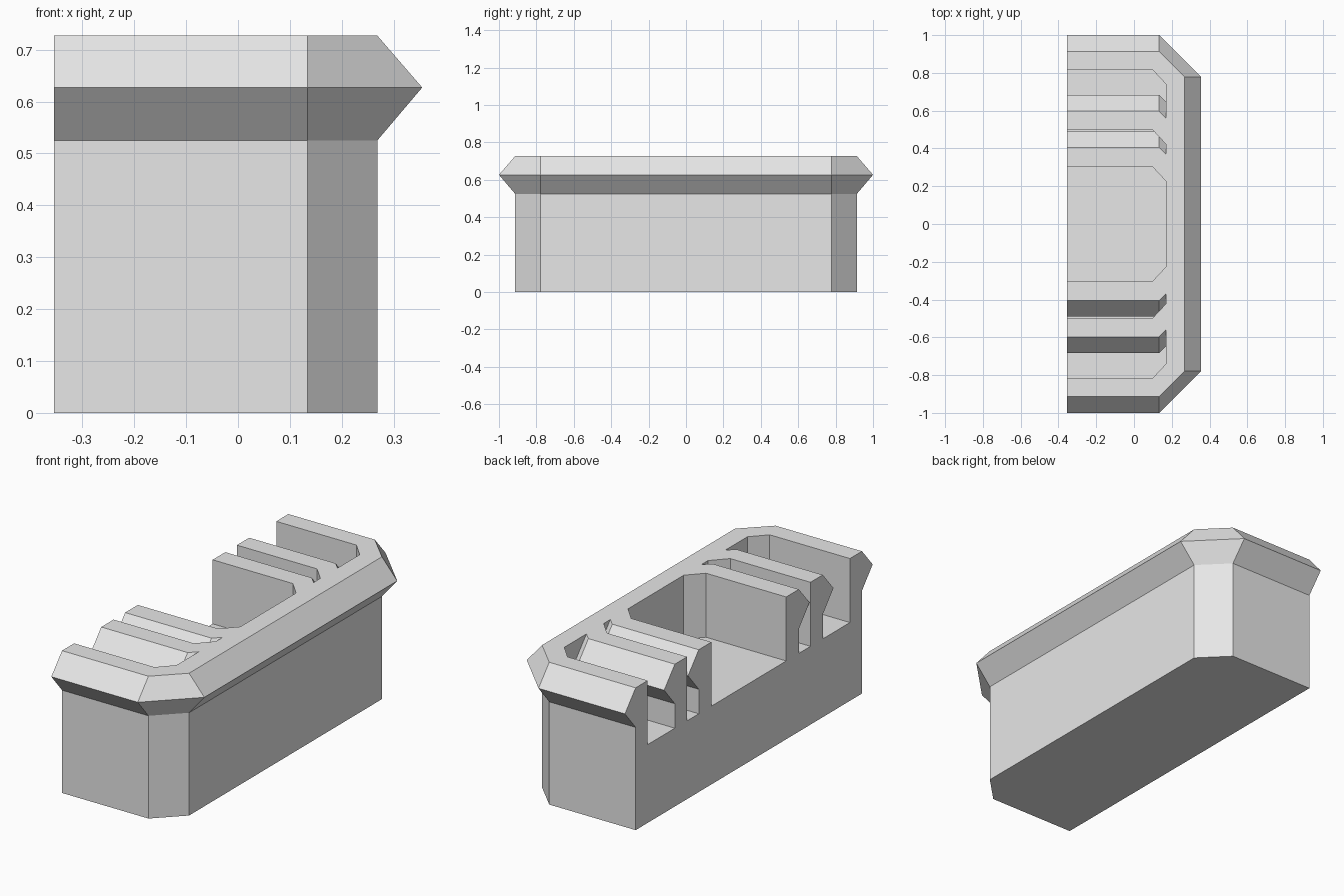
import bpy

cube = bpy.data.objects.get("Cube")
if cube:
    bpy.data.objects.remove(cube, do_unlink=True)

BACK, SIDE = -0.355, 0.2685      # open end and long wall of the body
RIM = 0.0865                     # how far the pointed rim stands out
CORNER = 0.135                   # corner cut of the walls
LOW, MID, TOP = 0.525, 0.627, 0.727
FLOOR = 0.4
WALL = 0.098

grey = bpy.data.materials.new("light grey")
grey.use_nodes = True
colour = (0.8, 0.8, 0.8, 1)
grey.diffuse_color = colour
grey.node_tree.nodes["Principled BSDF"].inputs["Base Color"].default_value = colour


def outline(half, side, cut_x, cut_y, back, out=0.0):
    """Half octagon, with its long side at +x."""
    right = [(back, -half - out), (side - cut_x, -half - out), (side + out, -half + cut_y)]
    return right + [(x, -y) for x, y in reversed(right)]


def loft(name, layers):
    """Closed solid through a stack of (z, outline) layers."""
    n = len(layers[0][1])
    verts = [(x, y, z) for z, ring in layers for x, y in ring]
    faces = [tuple(reversed(range(n))), tuple(range(len(verts) - n, len(verts)))]
    for k in range(len(layers) - 1):
        for i in range(n):
            a, b = k * n + i, k * n + (i + 1) % n
            faces.append((a, b, b + n, a + n))
    mesh = bpy.data.meshes.new(name)
    mesh.from_pydata(verts, [], faces)
    mesh.materials.append(grey)
    obj = bpy.data.objects.new(name, mesh)
    bpy.context.collection.objects.link(obj)
    return obj


def rimmed(name, half, back, extra=()):
    """Wall block with the pointed rim around its top."""
    levels = [(extra[0] if extra else 0, 0), (LOW, 0), (MID, RIM), (TOP, 0)]
    if extra:
        levels.append((extra[1], 0))
    return loft(name, [(z, outline(half, SIDE, CORNER, CORNER, back, out)) for z, out in levels])


def cavity(name, half):
    ring = outline(half, SIDE - WALL, 0.072, 0.077, BACK - 0.1)
    return loft(name, [(FLOOR, ring), (TOP + 0.2, ring)])


def subtract(target, cutter):
    cutter.hide_render = True
    mod = target.modifiers.new("cut", 'BOOLEAN')
    mod.operation, mod.solver, mod.object = 'DIFFERENCE', 'EXACT', cutter
    bpy.context.view_layer.objects.active = target
    bpy.ops.object.modifier_apply(modifier=mod.name)
    bpy.data.objects.remove(cutter, do_unlink=True)


# Main block with rim
body = rimmed("slotted_body", 1 - RIM, BACK)

# Nested slots: each opening leaves the next rimmed rib standing inside it
for opening, rib in ((0.816, 0.597), (0.498, 0.404), (0.302, None)):
    slot = cavity("slot_cutter", opening)
    if rib:
        subtract(slot, rimmed("rib_shape", rib, BACK - 0.2, (0.2, TOP + 0.4)))
    subtract(body, slot)

for face in body.data.polygons:
    face.use_smooth = False
